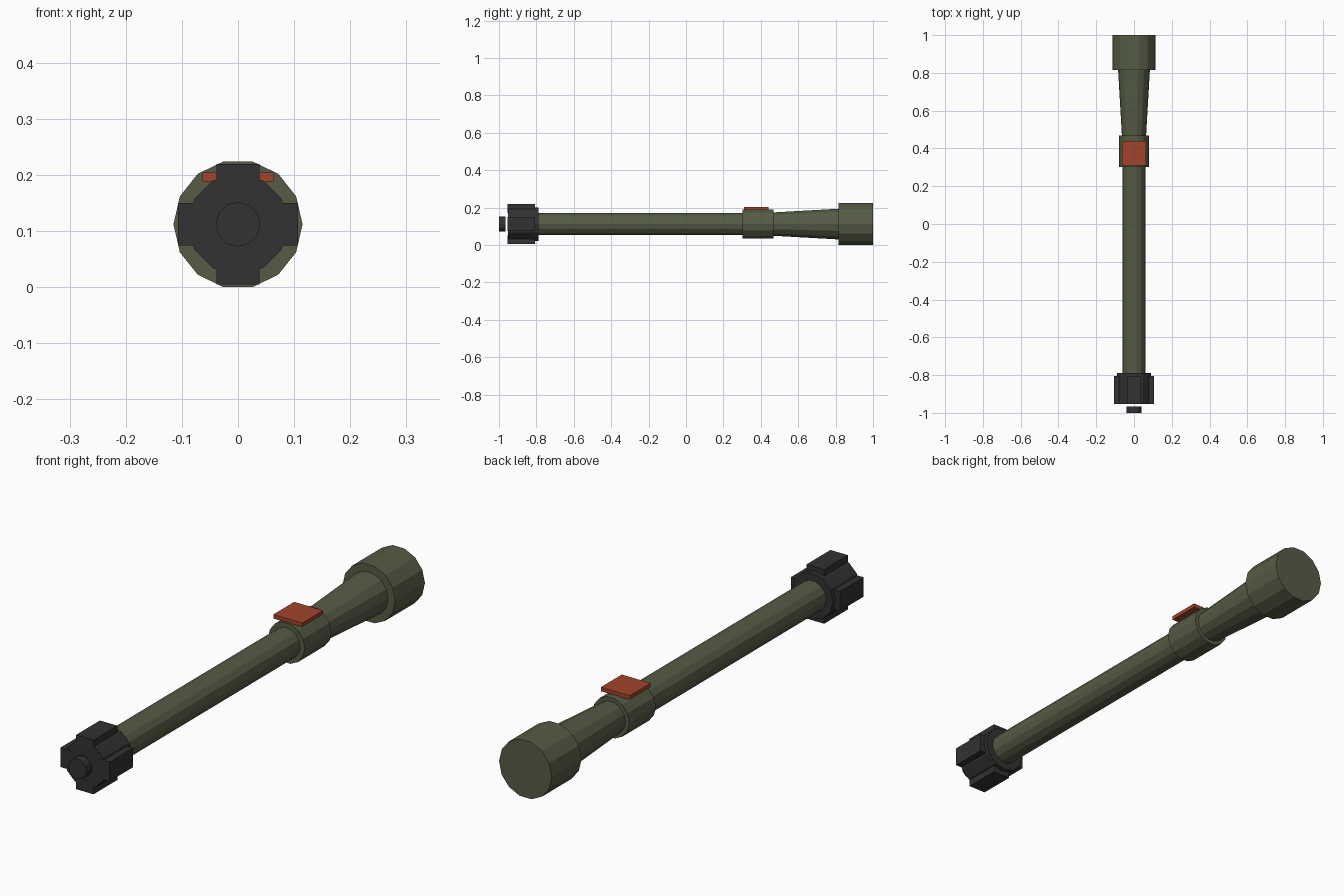
import bpy, bmesh, math

if "Cube" in bpy.data.objects:
    bpy.data.objects.remove(bpy.data.objects["Cube"])

CZ = 0.112  # height of the tube axis


def material(name, rgb):
    m = bpy.data.materials.new(name)
    m.diffuse_color = (*rgb, 1.0)
    m.use_nodes = True
    m.node_tree.nodes["Principled BSDF"].inputs["Base Color"].default_value = m.diffuse_color
    return m


OLIVE = material("olive green", (0.092, 0.107, 0.060))
DARK = material("dark grey", (0.032, 0.032, 0.033))
RED = material("rust red", (0.36, 0.060, 0.025))


def finish(name, bm, mat):
    bmesh.ops.recalc_face_normals(bm, faces=bm.faces)
    mesh = bpy.data.meshes.new(name)
    bm.to_mesh(mesh)
    bm.free()
    mesh.materials.append(mat)
    obj = bpy.data.objects.new(name, mesh)
    bpy.context.collection.objects.link(obj)


def tube(name, y0, y1, r0, r1, sides, mat):
    """Closed prism or cone along y, with a corner pointing to +x."""
    bm = bmesh.new()
    rings = []
    for y, r in ((y0, r0), (y1, r1)):
        rings.append([bm.verts.new((r * math.cos(2 * math.pi * i / sides), y,
                                    CZ + r * math.sin(2 * math.pi * i / sides)))
                      for i in range(sides)])
    a, b = rings
    for i in range(sides):
        j = (i + 1) % sides
        bm.faces.new((a[i], a[j], b[j], b[i]))
    bm.faces.new(a)
    bm.faces.new(b)
    finish(name, bm, mat)


def box(name, lo, hi, mat):
    bm = bmesh.new()
    bmesh.ops.create_cube(bm, size=1)
    for v in bm.verts:
        v.co = [(l + h) / 2 + c * (h - l) for c, l, h in zip(v.co, lo, hi)]
    finish(name, bm, mat)


# Green body: barrel, collar, flared section and end bell
tube("barrel", -0.80, 0.32, 0.06, 0.06, 14, OLIVE)
tube("collar", 0.302, 0.468, 0.08, 0.08, 14, OLIVE)
tube("flare", 0.45, 0.83, 0.063, 0.085, 14, OLIVE)
tube("end_bell", 0.815, 1.0, 0.115, 0.115, 14, OLIVE)

# Dark front cap with its small knob
tube("front_cap", -0.953, -0.788, 0.09, 0.09, 12, DARK)
tube("front_knob", -1.0, -0.966, 0.04, 0.04, 12, DARK)

# Four grip lugs around the cap
for name, s in (("upper", 1), ("lower", -1)):
    z0, z1 = sorted((CZ + s * 0.06, CZ + s * 0.107))
    box(name + "_lug", (-0.038, -0.954, z0), (0.038, -0.806, z1), DARK)
for name, s in (("right", 1), ("left", -1)):
    x0, x1 = sorted((s * 0.06, s * 0.107))
    box(name + "_lug", (x0, -0.954, CZ - 0.038), (x1, -0.806, CZ + 0.038), DARK)

# Red plate on top of the collar
box("top_plate", (-0.063, 0.31, 0.188), (0.063, 0.44, 0.204), RED)
